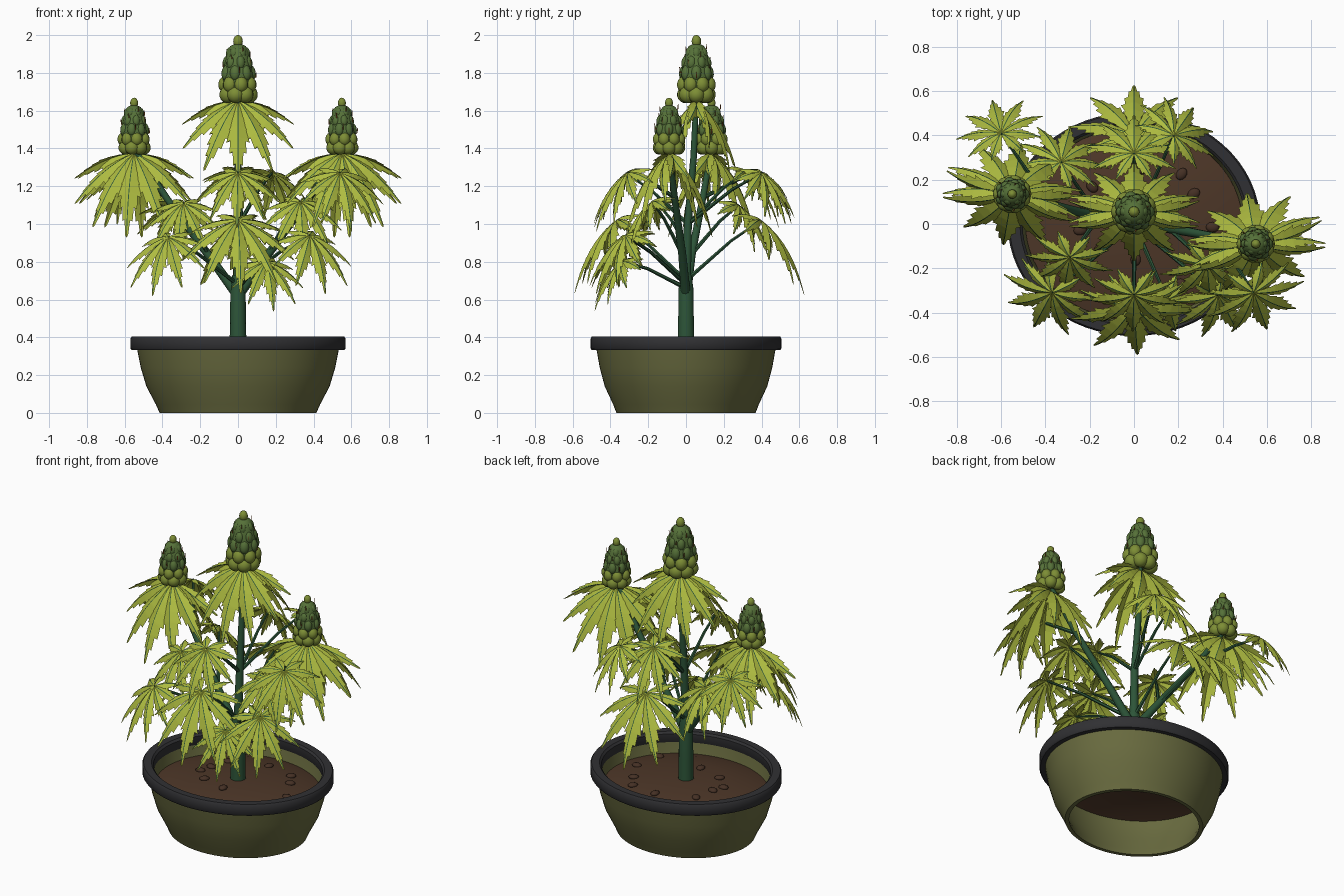
import bpy, bmesh, math, random
from mathutils import Vector, Matrix

if "Cube" in bpy.data.objects:
    bpy.data.objects.remove(bpy.data.objects["Cube"])

random.seed(4)
PI = math.pi


def mat(name, rgb):
    m = bpy.data.materials.new(name)
    m.diffuse_color = (*rgb, 1)
    m.use_nodes = True
    m.node_tree.nodes["Principled BSDF"].inputs["Base Color"].default_value = m.diffuse_color
    return m


OLIVE = mat("olive_pot", (.141, .147, .050))
BLACK = mat("black_rim", (.030, .030, .033))
SOIL = mat("soil_brown", (.075, .038, .021))
PEBBLE = mat("pebble_brown", (.060, .030, .018))
STEM = mat("stem_green", (.026, .090, .040))
LEAF = mat("leaf_green", (.425, .505, .052))
BUD = mat("bud_dark_green", (.092, .165, .040))
BRACT = mat("bract_green", (.205, .270, .036))
HAIR = mat("hair_orange", (.30, .10, .02))


def finish(bm, name, mats, angle=None):
    me = bpy.data.meshes.new(name)
    bm.to_mesh(me)
    bm.free()
    for m in mats:
        me.materials.append(m)
    ob = bpy.data.objects.new(name, me)
    bpy.context.collection.objects.link(ob)
    if angle:
        bpy.ops.object.select_all(action='DESELECT')
        bpy.context.view_layer.objects.active = ob
        ob.select_set(True)
        bpy.ops.object.shade_smooth_by_angle(angle=math.radians(angle))
    return ob


def lathe(name, profile, m, closed, n=64, squash=.887):
    bm = bmesh.new()
    rings = [[bm.verts.new((r * math.cos(2 * PI * i / n), squash * r * math.sin(2 * PI * i / n), z))
              for i in range(n)] for r, z in profile]
    pairs = list(zip(rings, rings[1:])) + ([(rings[-1], rings[0])] if closed else [])
    for a, b in pairs:
        for i in range(n):
            bm.faces.new((a[i], a[(i + 1) % n], b[(i + 1) % n], b[i]))
    if not closed:
        bm.faces.new(rings[-1])
    bmesh.ops.recalc_face_normals(bm, faces=bm.faces)
    return finish(bm, name, [m], 40)


def blob(bm, loc, size, rot=None, index=0, seg=12, rings=8):
    M = Matrix.Translation(loc) @ (rot or Matrix()) @ Matrix.Diagonal((*size, 1))
    res = bmesh.ops.create_uvsphere(bm, u_segments=seg, v_segments=rings, radius=1, matrix=M)
    for f in {f for v in res['verts'] for f in v.link_faces}:
        f.material_index = index


def tube(bm, pts, radii, sides=8, index=0):
    pts = [Vector(p) for p in pts]
    rings = []
    for i, p in enumerate(pts):
        d = (pts[min(i + 1, len(pts) - 1)] - pts[max(i - 1, 0)]).normalized()
        q = Vector((0, 0, 1)).rotation_difference(d)
        rings.append([bm.verts.new(p + q @ Vector((radii[i] * math.cos(2 * PI * k / sides),
                                                   radii[i] * math.sin(2 * PI * k / sides), 0)))
                      for k in range(sides)])
    faces = [bm.faces.new((a[k], a[(k + 1) % sides], b[(k + 1) % sides], b[k]))
             for a, b in zip(rings, rings[1:]) for k in range(sides)]
    faces += [bm.faces.new(rings[0][::-1]), bm.faces.new(rings[-1])]
    for f in faces:
        f.material_index = index


def leaflet(bm, M, yaw, length):
    """Serrated folded blade with a fine dark midrib; local x is the leaf axis, z its upper side."""
    teeth, width = 7, max(length * .145, .034)
    spin = Matrix.Rotation(yaw, 4, 'Z')

    def point(t, w, lift=0):
        arc = -length * .42 * t * t
        return bm.verts.new(M @ spin @ Vector((length * t, w, arc - abs(w) * .5 + lift)))

    rows, ribs = [], []
    for i in range(teeth):
        t0, t1 = i / teeth, (i + .8) / teeth
        for t, k in ((t0, .70), (t1, 1)):
            w = width * k * min(1, .12 + 1.75 * t) * min(1, 2.1 * (1 - t) + .06)
            side = t - .03 if k < 1 else t + .03
            rows.append((point(t, 0), point(side, w), point(side, -w)))
            if t > .08:
                ribs.append((point(t, .0022, .002), point(t, -.0022, .002)))
    tip = point(1.03, 0)
    for a, b in zip(rows, rows[1:]):
        bm.faces.new((a[0], b[0], b[1], a[1]))
        bm.faces.new((a[2], b[2], b[0], a[0]))
    a = rows[-1]
    bm.faces.new((a[0], tip, a[1]))
    bm.faces.new((a[2], tip, a[0]))
    for a, b in zip(ribs, ribs[1:]):
        bm.faces.new((a[1], b[1], b[0], a[0])).material_index = 1


FULL = ((0, 1), (30, .94), (62, .80), (98, .60), (142, .42))
HALF = ((0, 1), (26, .94), (54, .82), (82, .68))


def fan_leaf(bm, hub, heading, length, tilt=37, blades=FULL):
    M = (Matrix.Translation(hub) @ Matrix.Rotation(math.radians(heading), 4, 'Z')
         @ Matrix.Rotation(math.radians(tilt), 4, 'Y'))
    for deg, k in blades:
        for s in ((1, -1) if deg else (1,)):
            leaflet(bm, M, math.radians(s * deg), length * k)


# Pot: open-bottomed oval shell, thick rounded rim, domed soil and pebbles
lathe("pot_body", [(.415, 0), (.435, .045), (.485, .14), (.515, .24), (.535, .34),
                   (.505, .34), (.485, .24), (.455, .14), (.405, .045), (.39, 0)], OLIVE, True)
lathe("pot_rim", [(.562, .332), (.57, .342), (.57, .392), (.562, .404), (.515, .404),
                  (.503, .392), (.503, .342), (.51, .332)], BLACK, True)
lathe("soil", [(.49, .275), (.4, .30), (.25, .322), (.08, .33)], SOIL, False)
bm = bmesh.new()
for i in range(11):
    a, r = .52 + i * 2.4, .18 + .24 * ((i * 7 + 6) % 11) / 11
    blob(bm, (r * math.cos(a), .887 * r * math.sin(a), .338 - .22 * r * r),
         (.030, .023, .014), Matrix.Rotation(a, 4, 'Z'))
finish(bm, "pebbles", [PEBBLE], 60)

# Stems: trunk, central shoot and two side branches
MAIN = [(0, 0, .66), (.005, .01, 1.0), (0, .04, 1.35), (0, .055, 1.68)]
LEFT = [(0, 0, .62), (-.16, .03, .84), (-.38, .09, 1.14), (-.55, .135, 1.40)]
RIGHT = [(0, 0, .62), (.16, -.02, .84), (.38, -.06, 1.14), (.55, -.09, 1.40)]
bm = bmesh.new()
tube(bm, [(0, 0, .28), (0, 0, .45), (0, 0, .66), (0, 0, .73)], [.046, .043, .040, .030], 14)
for path in (MAIN, LEFT, RIGHT):
    tube(bm, path, [.027, .022, .018, .015], 10)

# Petiole start, leaf hub, heading, blade length
LEAVES = [
    ((0, 0, .70), (0, -.37, 1.02), -86, .40),
    ((0, 0, .70), (0, .40, 1.02), 90, .41),
    ((0, 0, .68), (-.37, -.31, .93), -118, .32),
    ((0, 0, .68), (.38, -.32, .94), -62, .32),
    ((.005, .01, 1.0), (0, -.32, 1.27), -92, .30),
    ((.005, .01, 1.0), (0, .32, 1.28), 90, .31),
    ((.005, .01, 1.0), (.18, .40, 1.27), 55, .28),
    (LEFT[2], (-.60, .41, 1.27), 105, .28),
    (LEFT[1], (-.33, .28, 1.10), 75, .30),
    (LEFT[1], (-.29, -.15, 1.11), -100, .28),
    (RIGHT[2], (.54, -.31, 1.27), -70, .32),
    (RIGHT[1], (.33, -.18, 1.12), -85, .30),
    ((0, 0, .66), (.15, -.34, .80), -75, .27),
]
for start, hub, _, _ in LEAVES:
    s, h = Vector(start), Vector(hub)
    mid = s.lerp(h, .6) + Vector((0, 0, .02))
    tube(bm, [s, mid, h], [.012, .009, .006], 6)
finish(bm, "stems", [STEM], 50)

bm = bmesh.new()
for _, hub, heading, length in LEAVES:
    fan_leaf(bm, hub, heading, length)
finish(bm, "fan_leaves", [LEAF, STEM])

# Leaf collars under the buds: two opposed fans each
bm = bmesh.new()
for hub, turn, size in (((0, .055, 1.655), 0, .43), ((-.55, .135, 1.375), -10, .45),
                        ((.55, -.09, 1.375), 10, .45)):
    for heading in (-90, 90):
        fan_leaf(bm, hub, heading + turn, size, 39, HALF)
finish(bm, "collar_leaves", [LEAF, STEM])


# Buds: tapered core, half-buried bracts, round base bracts, tip and hairs
def bud(name, x, y, z, h):
    bm = bmesh.new()
    P = Vector((x, y, z))
    tube(bm, [P + Vector((0, 0, h * t)) for t in (.06, .2, .4, .6, .76, .84, .87)],
         [h * r for r in (.18, .235, .23, .20, .155, .115, .05)], 18, 0)
    for row, (t, r, n, s, tall, idx) in enumerate((
            (.13, .165, 7, .125, 1, 1), (.28, .185, 7, .105, 1.15, 1), (.45, .18, 7, .08, 1.5, 0),
            (.60, .155, 7, .07, 1.5, 0), (.74, .115, 6, .062, 1.4, 0))):
        for i in range(n):
            a = 2 * PI * (i + .5 * (row % 2)) / n
            R = Matrix.Rotation(a, 4, 'Z') @ Matrix.Rotation(-.18, 4, 'Y')
            blob(bm, P + Vector((r * h * math.cos(a), r * h * math.sin(a), t * h)),
                 (s * h, s * h, s * h * tall), R, idx)
    blob(bm, P + Vector((0, 0, h * .91)), (.07 * h, .07 * h, .092 * h), None, 1)
    for i in range(12):
        a, t = i * 2.4, .36 + .45 * i / 12
        r = (.25 - .13 * (t - .3) / .5) * h
        d = Vector((math.cos(a), math.sin(a), 0))
        base = P + Vector((0, 0, t * h))
        tube(bm, [base + d * r * .9, base + d * (r + .010) + Vector((0, 0, .01)),
                  base + d * (r + .012) + Vector((0, 0, .035))], [.004, .003, .0015], 5, 2)
    finish(bm, name, [BUD, BRACT, HAIR], 60)


bud("main_bud", 0, .055, 1.638, .362)
bud("left_bud", -.55, .135, 1.365, .303)
bud("right_bud", .55, -.09, 1.365, .303)
